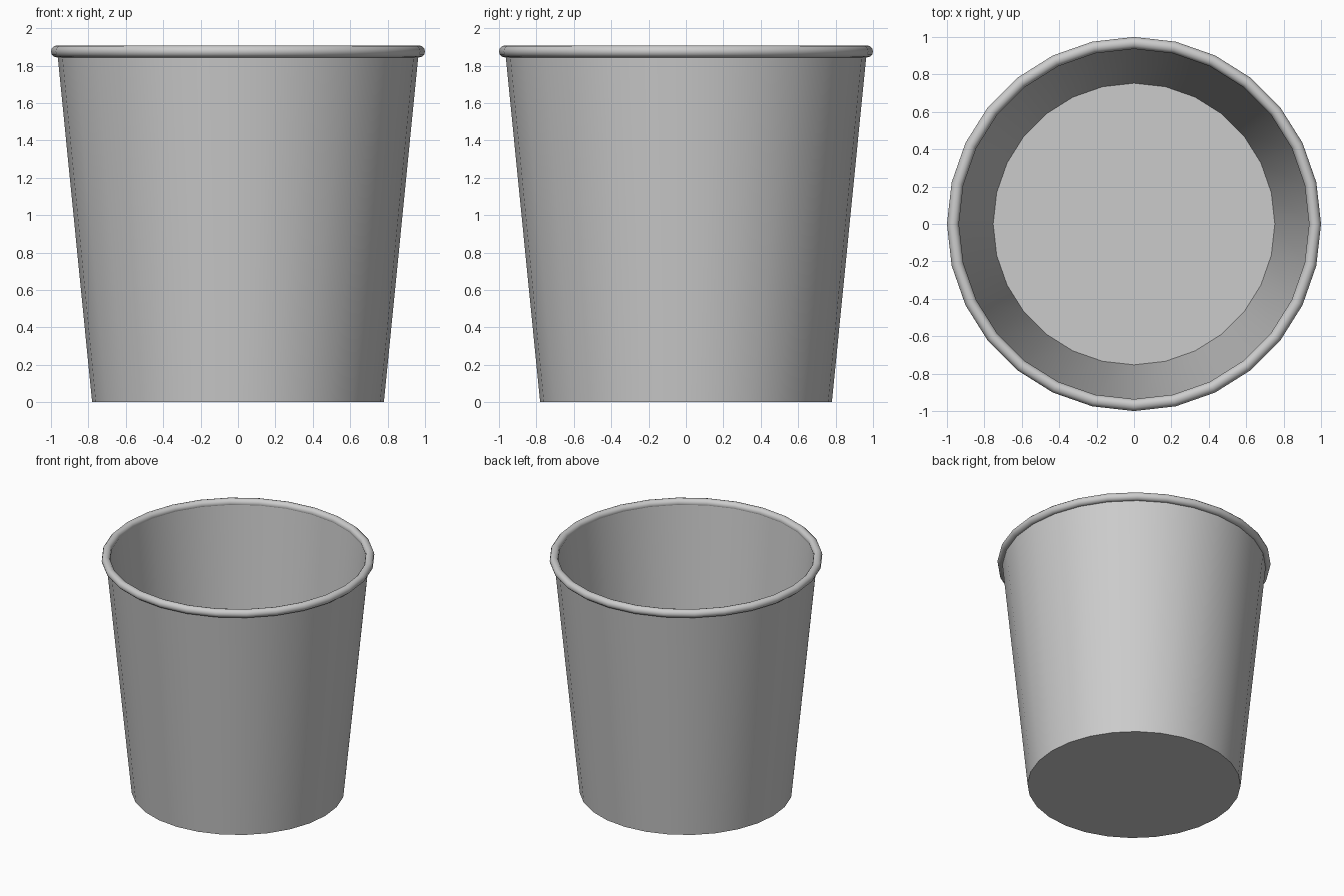
import bpy
import bmesh
import math

SIDES = 28

cube = bpy.data.objects.get("Cube")
if cube:
    bpy.data.objects.remove(cube, do_unlink=True)

grey = bpy.data.materials.new("plain grey")
grey.use_nodes = True
colour = (0.6, 0.6, 0.6, 1)
grey.diffuse_color = colour
grey.node_tree.nodes["Principled BSDF"].inputs["Base Color"].default_value = colour


def lathe(name, profile, closed=False):
    """Revolve (radius, height) points around z; open ends are capped."""
    bm = bmesh.new()
    rings = []
    for r, z in profile:
        angles = [2 * math.pi * i / SIDES for i in range(SIDES)]
        rings.append([bm.verts.new((r * math.cos(a), r * math.sin(a), z)) for a in angles])
    pairs = list(zip(rings, rings[1:]))
    if closed:
        pairs.append((rings[-1], rings[0]))
    else:
        bm.faces.new(rings[0])
        bm.faces.new(rings[-1])
    for low, high in pairs:
        for i in range(SIDES):
            j = (i + 1) % SIDES
            bm.faces.new((low[i], low[j], high[j], high[i]))
    bmesh.ops.recalc_face_normals(bm, faces=bm.faces)
    mesh = bpy.data.meshes.new(name)
    bm.to_mesh(mesh)
    bm.free()
    mesh.materials.append(grey)
    obj = bpy.data.objects.new(name, mesh)
    bpy.context.collection.objects.link(obj)
    bpy.ops.object.select_all(action="DESELECT")
    obj.select_set(True)
    bpy.context.view_layer.objects.active = obj
    bpy.ops.object.shade_smooth_by_angle(angle=math.radians(40))
    return obj


# Tapered cup wall with a flat base and floor
lathe("cup_body", [(0.78, 0), (0.967, 1.88), (0.94, 1.88), (0.753, 0.02)])

# Rolled rim
rim_radius, roll, steps = 0.968, 0.032, 12
rim = [(rim_radius + roll * math.cos(2 * math.pi * k / steps),
        1.876 + roll * math.sin(2 * math.pi * k / steps)) for k in range(steps)]
lathe("rolled_rim", rim, closed=True)
